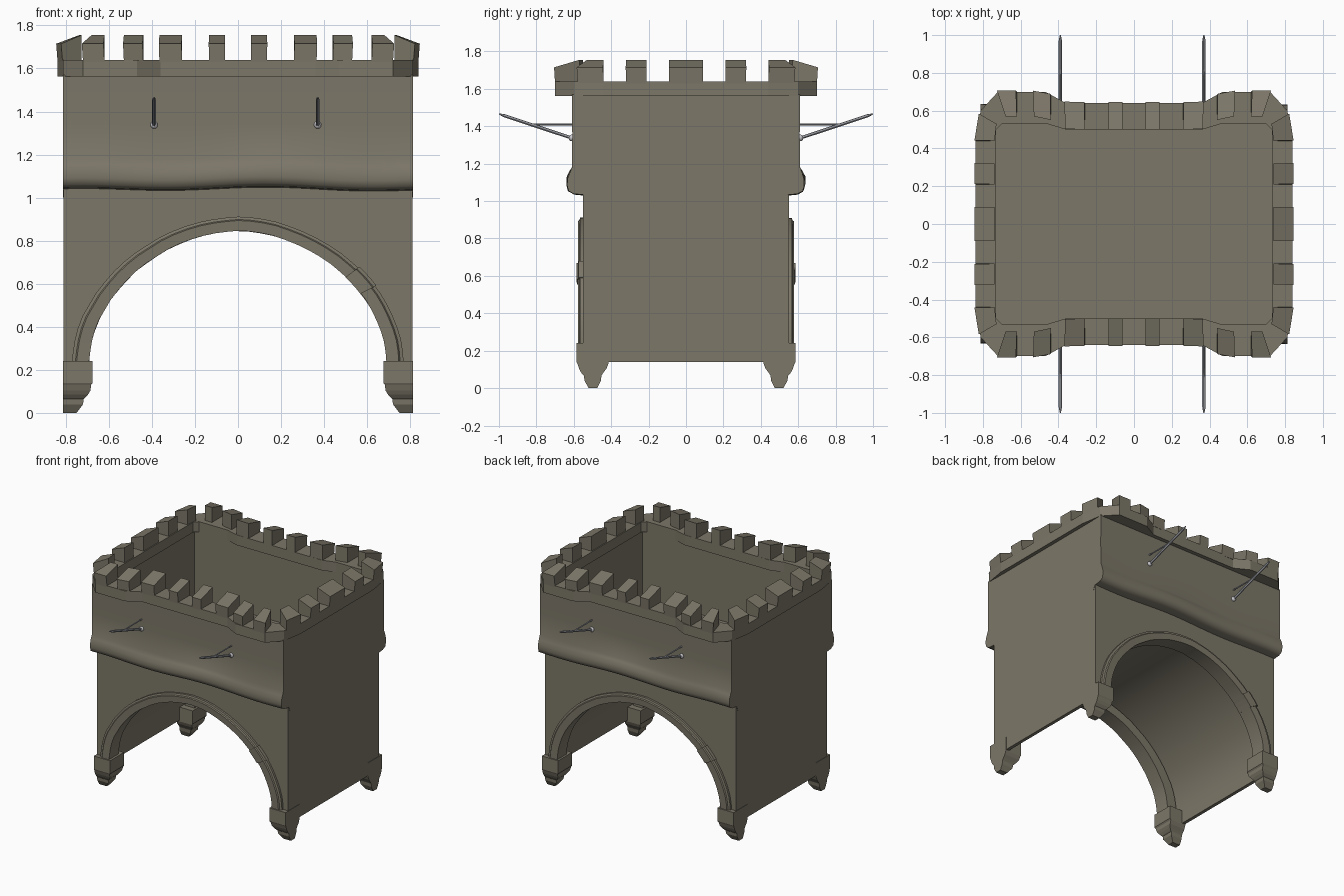
import bpy, bmesh, math, random
from mathutils import Vector

if "Cube" in bpy.data.objects:
    bpy.data.objects.remove(bpy.data.objects["Cube"])

random.seed(4)


def material(name, rgb):
    m = bpy.data.materials.new(name)
    m.diffuse_color = (*rgb, 1)
    m.use_nodes = True
    m.node_tree.nodes["Principled BSDF"].inputs["Base Color"].default_value = m.diffuse_color
    return m


STONE = material("weathered stone", (0.202, 0.184, 0.139))
IRON = material("grey iron", (0.36, 0.37, 0.40))
PALE = material("pale metal", (0.58, 0.58, 0.61))


def finish(name, bm, mat, angle=None):
    bmesh.ops.recalc_face_normals(bm, faces=bm.faces)
    me = bpy.data.meshes.new(name)
    bm.to_mesh(me)
    bm.free()
    me.materials.append(mat)
    if angle:
        me.shade_smooth()
        me.set_sharp_from_angle(angle=math.radians(angle))
    ob = bpy.data.objects.new(name, me)
    bpy.context.collection.objects.link(ob)
    return ob


def loft(bm, rings, closed=False):
    """Skin a list of equal-length cross-section rings, capping open ends."""
    vs = [[bm.verts.new(p) for p in r] for r in rings]
    n = len(vs[0])
    pairs = list(zip(vs, vs[1:])) + ([(vs[-1], vs[0])] if closed else [])
    for a, b in pairs:
        for i in range(n):
            j = (i + 1) % n
            bm.faces.new((a[i], a[j], b[j], b[i]))
    if not closed:
        bm.faces.new(vs[0])
        bm.faces.new(vs[-1])


def rod(bm, a, b, r0, r1, sides=6):
    a, b = Vector(a), Vector(b)
    d = (b - a).normalized()
    u = d.orthogonal().normalized()
    w = d.cross(u)
    ang = [2 * math.pi * i / sides for i in range(sides)]
    loft(bm, [[p + (u * math.cos(t) + w * math.sin(t)) * r for t in ang]
              for p, r in ((a, r0), (b, r1))])


def arc(t, a, h, p=1.08):
    """Slightly flattened-shoulder ellipse used by the passage and its bands."""
    c, s = math.cos(t), max(0.0, math.sin(t))
    return math.copysign(abs(c) ** p, c) * a, 0.24 + h * s ** p


# lower block: wide vaulted passage, with end walls whose openings are tighter
def arched_block(name, a, h, y0, y1, n=40):
    bm = bmesh.new()
    prof = [(-0.81, 0.14), (-0.81, 1.05), (0.81, 1.05), (0.81, 0.14), (a, 0.14)]
    prof += [arc(math.pi * i / n, a, h) for i in range(n + 1)]
    prof += [(-a, 0.14)]
    loft(bm, [[(x, y, z) for x, z in prof] for y in (y0, y1)])
    finish(name, bm, STONE, 30)


arched_block("vaulted_passage", 0.785, 0.69, -0.51, 0.51)
arched_block("front_arch_wall", 0.74, 0.645, -0.55, -0.51)
arched_block("back_arch_wall", 0.74, 0.645, 0.51, 0.55)

# upper front and back walls with the wavy rolled moulding at their foot
wall = [(0.53, 1.0), (0.545, 1.035), (0.60, 1.04), (0.628, 1.055), (0.636, 1.085),
        (0.634, 1.12), (0.622, 1.15), (0.61, 1.18), (0.608, 1.35), (0.61, 1.57), (0.53, 1.57)]
for s, name in ((-1, "front_upper_wall"), (1, "back_upper_wall")):
    bm = bmesh.new()
    rings = []
    for i in range(33):
        x = -0.812 + 1.624 * i / 32
        dz = 0.007 * math.sin(7 * x + 0.6) + 0.006 * math.cos(2.2 * x)
        dy = 0.004 * math.sin(5 * x * s + 1)
        rings.append([(x, s * (y + (dy if 1 < k < 6 else 0)), z + (dz if 0 < k < 7 else 0))
                      for k, (y, z) in enumerate(wall)])
    loft(bm, rings)
    finish(name, bm, STONE, 55)

# upper side walls
for s, name in ((-1, "left_upper_wall"), (1, "right_upper_wall")):
    bm = bmesh.new()
    loft(bm, [[(s * x, y, z) for x, y in ((0.738, -0.55), (0.81, -0.55), (0.81, 0.55), (0.738, 0.55))]
              for z in (1.03, 1.57)])
    finish(name, bm, STONE)

# parapet ring: outer and inner contours of one quarter, mirrored round
outer = [(0.838, 0.44), (0.812, 0.60), (0.72, 0.70), (0.47, 0.70), (0.36, 0.64)]
inner = [(0.73, 0.44), (0.73, 0.50), (0.70, 0.53), (0.46, 0.53), (0.36, 0.50)]


def around(q):
    r = q[::-1]
    return (q + [(-x, y) for x, y in r] + [(-x, -y) for x, y in q] + [(x, -y) for x, y in r])


bm = bmesh.new()
loft(bm, [[(*o, 1.562), (*o, 1.64), (*i, 1.64), (*i, 1.562)]
          for o, i in zip(around(outer), around(inner))], closed=True)
finish("parapet", bm, STONE)


# merlons with tops that slope down outwards
def depth(x, near, far):
    return near + (far - near) * min(1, max(0, (x - 0.36) / 0.11))


quarter = []
for a, b in ((0.06, 0.135), (0.26, 0.365), (0.44, 0.53), (0.62, 0.72)):
    quarter.append([(a, depth(a, 0.64, 0.70)), (b, depth(b, 0.64, 0.70)),
                    (min(b, 0.68), depth(b, 0.50, 0.57)), (a, depth(a, 0.50, 0.57))])
quarter.append([(0.838, 0.21), (0.838, 0.32), (0.738, 0.32), (0.738, 0.21)])
quarter.append([(0.838, 0.44), (0.815, 0.58), (0.728, 0.53), (0.738, 0.44)])
bm = bmesh.new()


def merlon(plan):
    (a, b, c, d) = plan
    lean = 1.008
    top = [(a[0] * lean, a[1] * lean, 1.715), (b[0] * lean, b[1] * lean, 1.715),
           (*c, 1.755), (*d, 1.755)]
    loft(bm, [[(*p, 1.63) for p in plan], top])


for sx in (-1, 1):
    for sy in (-1, 1):
        for q in quarter:
            merlon([(x * sx, y * sy) for x, y in q])
    merlon([(0.838 * sx, -0.09), (0.838 * sx, 0.09), (0.738 * sx, 0.09), (0.738 * sx, -0.09)])
finish("merlons", bm, STONE)

# moulded arch bands, slightly worn, each with one proud stone
band = [(0, 0.46), (0, 0.575), (0.058, 0.578), (0.064, 0.57), (0.08, 0.566), (0.08, 0.46)]


def arch_ring(t, s, grow=0.0, wob=0.0):
    pts = []
    for o, y in band:
        o = o + wob + (grow if o > 0.04 else -grow * 0.3)
        x, z = arc(t, 0.69 + o, 0.605 + o * 0.82)
        pts.append((-s * x, s * (y + grow), z))
    return pts


for s, name in ((-1, "front_arch_band"), (1, "back_arch_band")):
    bm = bmesh.new()
    loft(bm, [arch_ring(math.pi * i / 36, s, 0, random.uniform(-0.002, 0.002)) for i in range(37)])
    finish(name, bm, STONE, 35)
    bm = bmesh.new()
    loft(bm, [arch_ring(math.radians(a), s, 0.008) for a in (33, 36, 39, 42)])
    finish(name.replace("band", "proud_stone"), bm, STONE)

# corner corbels: square block, then stepped tapering foot (x inner, y inner, y outer, z)
steps = [(0.675, 0.415, 0.585, 0.24), (0.675, 0.415, 0.585, 0.14), (0.683, 0.415, 0.58, 0.13),
         (0.685, 0.425, 0.572, 0.105), (0.697, 0.44, 0.562, 0.085), (0.71, 0.45, 0.55, 0.07),
         (0.717, 0.452, 0.545, 0.065), (0.72, 0.455, 0.543, 0.04), (0.75, 0.475, 0.52, 0.0)]
for sx, side in ((-1, "left"), (1, "right")):
    for sy, end in ((-1, "front"), (1, "back")):
        bm = bmesh.new()
        loft(bm, [[(sx * x, sy * y0, z), (sx * 0.813, sy * y0, z), (sx * 0.813, sy * y1, z), (sx * x, sy * y1, z)]
                  for x, y0, y1, z in steps])
        finish(f"{end}_{side}_corbel", bm, STONE)

# banner poles, each with a horizontal brace and a wall knob
for s, end in ((-1, "front"), (1, "back")):
    for x, side in ((-0.39, "left"), (0.37, "right")):
        bm = bmesh.new()
        rod(bm, (x, s * 0.595, 1.332), (x, s * 0.97, 1.456), 0.009, 0.009)
        rod(bm, (x, s * 0.97, 1.456), (x, s * 1.0, 1.466), 0.009, 0.003)
        rod(bm, (x, s * 0.60, 1.41), (x, s * 0.83, 1.41), 0.005, 0.005)
        finish(f"{end}_{side}_pole", bm, IRON)
        bm = bmesh.new()
        bmesh.ops.create_uvsphere(bm, u_segments=10, v_segments=6, radius=0.018)
        bmesh.ops.translate(bm, verts=bm.verts, vec=(x, s * 0.61, 1.338))
        finish(f"{end}_{side}_knob", bm, PALE, 60)
